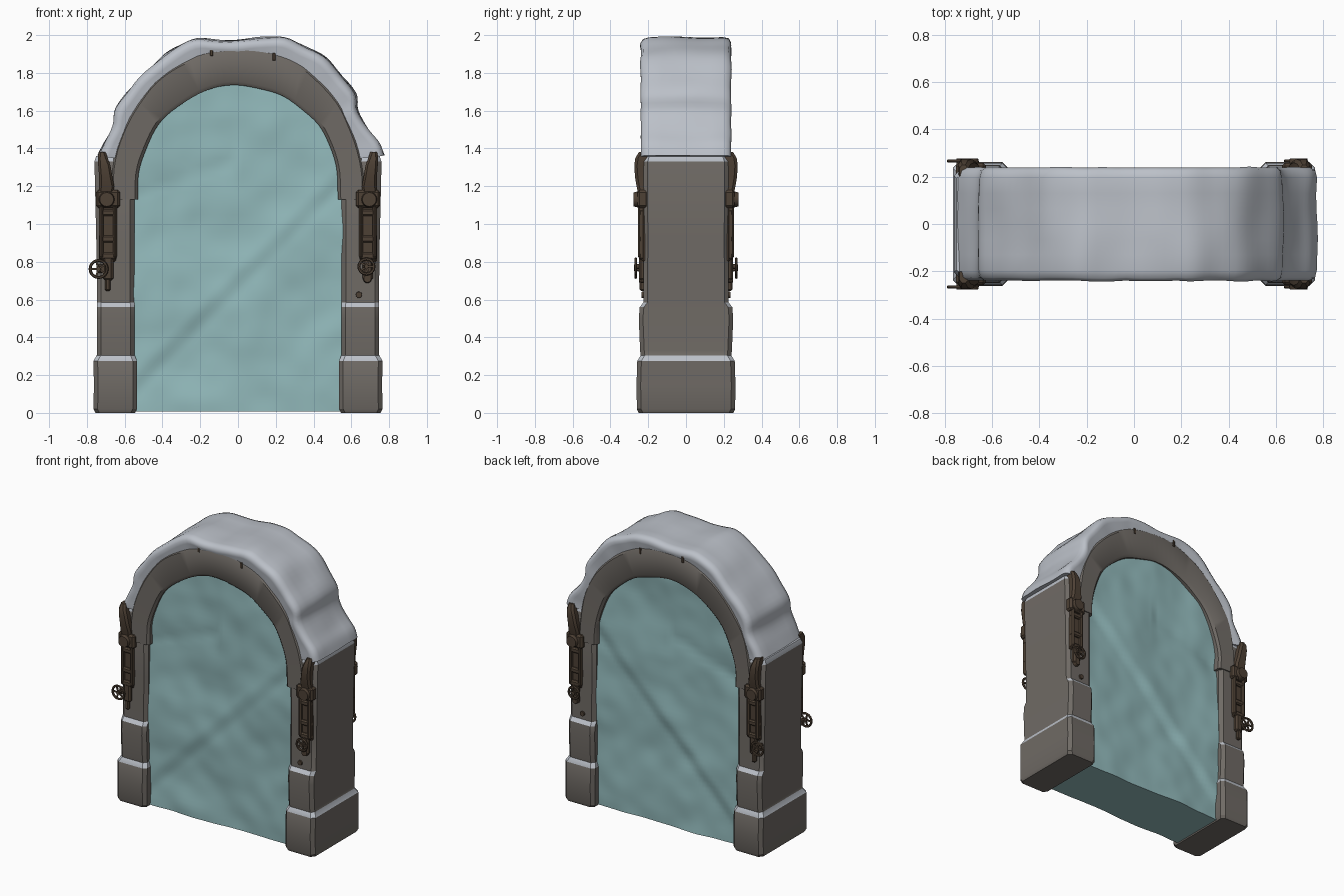
import bpy, bmesh, math
from mathutils import Vector, Matrix, noise

if "Cube" in bpy.data.objects:
    bpy.data.objects.remove(bpy.data.objects["Cube"])


def mat(name, c):
    m = bpy.data.materials.new(name)
    m.diffuse_color = (*c, 1)
    m.use_nodes = True
    m.node_tree.nodes["Principled BSDF"].inputs["Base Color"].default_value = m.diffuse_color
    return m


STONE = mat("grey_stone", (0.16, 0.145, 0.13))
ICE = mat("pale_ice", (0.29, 0.49, 0.50))
SNOW = mat("snow", (0.50, 0.53, 0.58))
METAL = mat("rusty_metal", (0.075, 0.052, 0.035))


def finish(bm, name, mats, angle=35, rule=None):
    bmesh.ops.recalc_face_normals(bm, faces=bm.faces[:])
    if rule:
        for f in bm.faces:
            f.material_index = rule(f)
    me = bpy.data.meshes.new(name)
    bm.to_mesh(me)
    bm.free()
    for m in mats:
        me.materials.append(m)
    me.shade_smooth()
    me.set_sharp_from_angle(angle=math.radians(angle))
    ob = bpy.data.objects.new(name, me)
    bpy.context.collection.objects.link(ob)
    return ob


def loft(bm, rings):
    """Skin a list of closed rings and cap both ends."""
    vs = [[bm.verts.new(p) for p in r] for r in rings]
    n = len(vs[0])
    for a, b in zip(vs, vs[1:]):
        for i in range(n):
            j = (i + 1) % n
            bm.faces.new((a[i], a[j], b[j], b[i]))
    bm.faces.new(vs[0])
    bm.faces.new(vs[-1])


def rough(p, scale, amp, seed=0.0):
    return amp * noise.noise(Vector(p) * scale + Vector((seed, seed, seed)))


def rect(x0, x1, hy, c, z, sx):
    """Chamfered rectangle ring at height z, mirrored by sx."""
    pts = [(x0 + c, -hy), (x1 - c, -hy), (x1, -hy + c), (x1, hy - c),
           (x1 - c, hy), (x0 + c, hy), (x0, hy - c), (x0, -hy + c)]
    return [(sx * x, y, z) for x, y in pts]


# posts: one stepped loft each, snow on the sloping ledges
POST = [(0.0, 0.545, 0.755, 0.25), (0.02, 0.535, 0.765, 0.26), (0.15, 0.535, 0.763, 0.262),
        (0.275, 0.535, 0.765, 0.258), (0.305, 0.547, 0.748, 0.240), (0.33, 0.547, 0.746, 0.243),
        (0.50, 0.547, 0.746, 0.250), (0.56, 0.547, 0.746, 0.245), (0.585, 0.549, 0.746, 0.226),
        (0.9, 0.549, 0.75, 0.224), (1.33, 0.549, 0.76, 0.226), (1.36, 0.56, 0.75, 0.215)]


def post_rule(f):
    z = f.calc_center_median().z
    ledge = 0.28 < z < 0.3 or (0.565 < z < 0.58 and abs(f.normal.y) > 0.3)
    return 1 if ledge or z > 1.34 else 0


for sx, side in ((-1, "left"), (1, "right")):
    bm = bmesh.new()
    loft(bm, [rect(x0, x1, hy, 0.022, z, sx) for z, x0, x1, hy in POST])
    finish(bm, side + "_post", [STONE, SNOW], 30, post_rule)

# stone arch: beveled section swept around the opening
SPRING = 1.2
bm = bmesh.new()
path = [(1, 0, 1.13)] + [(math.cos(t), math.sin(t), SPRING)
                         for t in (math.pi * i / 48 for i in range(49))] + [(-1, 0, 1.13)]
rings = []
for c, s, z in path:
    ring = []
    for k, y in ((0, -0.215), (0.1, -0.23), (0.9, -0.235), (1, -0.22),
                 (1, 0.22), (0.9, 0.235), (0.1, 0.23), (0, 0.215)):
        rx, rz = 0.53 + 0.14 * k, 0.53 + 0.21 * k
        p = Vector((c * rx, y, z + s * rz))
        p += Vector((c, 0, s)) * rough(p, 5, 0.012)
        ring.append(p)
    rings.append(ring)
loft(bm, rings)
finish(bm, "stone_arch", [STONE], 40)

# ice panel: lumpy slab with diagonal creases on both faces
rows = [(0.56, 0.008 + 1.19 * i / 40) for i in range(41)]
rows += [(0.56 * math.cos(t), SPRING + 0.55 * math.sin(t))
         for t in (math.radians(86) * i / 22 for i in range(1, 23))]


def ice_y(x, z, sy):
    y = 0.195 + rough((x, sy * 3, z), 2.6, 0.022) + rough((x, sy * 5, z), 7, 0.007)
    d = (z - 0.78) - 1.0 * (x - 0.03)          # main crease
    y += 0.012 * math.exp(-abs(d) * 9) - 0.01 * math.exp(-abs(d + 0.1) * 14)
    e = (z - 1.2) - 0.35 * (x + 0.4)           # shelf in the upper left
    if x < 0:
        y -= 0.012 * math.exp(-abs(e) * 16)
    return sy * min(y, 0.222)


N = 44
bm = bmesh.new()
rings = []
for w, z in rows:
    xs = [w * (2 * i / N - 1) for i in range(N + 1)]
    rings.append([(x, ice_y(x, z, -1), z) for x in xs] +
                 [(x, ice_y(x, z, 1), z) for x in reversed(xs)])
loft(bm, rings)
finish(bm, "ice_panel", [ICE], 50)

# snow cap over the arch, following an uneven outline
OUT = [(-0.75, 1.365), (-0.72, 1.43), (-0.665, 1.52), (-0.65, 1.62), (-0.57, 1.73), (-0.465, 1.83),
       (-0.36, 1.92), (-0.24, 1.98), (-0.13, 1.985), (0.0, 1.98), (0.13, 1.99), (0.25, 1.99),
       (0.35, 1.95), (0.46, 1.89), (0.55, 1.79), (0.625, 1.69), (0.64, 1.60), (0.70, 1.50),
       (0.755, 1.43), (0.783, 1.365)]
pts = []
for i in range(len(OUT) - 1):
    q = [Vector(OUT[min(max(i + k, 0), len(OUT) - 1)]) for k in (-1, 0, 1, 2)]
    for t in (0, 0.25, 0.5, 0.75):              # smooth curve through the outline
        pts.append(0.5 * (2 * q[1] + (q[2] - q[0]) * t + (2 * q[0] - 5 * q[1] + 4 * q[2] - q[3]) * t * t
                          + (3 * q[1] - q[0] - 3 * q[2] + q[3]) * t ** 3))
pts.append(Vector(OUT[-1]))
bm = bmesh.new()
rings = []
for p in pts:
    a = math.atan2((p.y - SPRING) / 0.74, p.x / 0.67)
    base = Vector((0.61 * math.cos(a), SPRING + 0.68 * math.sin(a)))
    d = (p - base).normalized()
    half = [(None, 0.215), (0.05, 0.235), (0.03, 0.238), (0.008, 0.225), (0, 0.195), (0, 0.13), (0, 0.065)]
    sec = [(o, -y) for o, y in half] + [(0, 0)] + [(o, y) for o, y in reversed(half)]
    ring = []
    for o, y in sec:
        q = base if o is None else p - d * (o + 0.006)
        if o is not None:
            q = q + d * rough((q.x, y, q.y), 5, 0.014, 4)
        yy = y + (math.copysign(rough((q.x, y, q.y), 8, 0.008, 9), y) if abs(y) > 0.2 else 0)
        ring.append((q.x, yy, max(q.y, 1.345)))
    rings.append(ring)
loft(bm, rings)
finish(bm, "snow_cap", [SNOW], 50)


# metal fittings
def box(bm, x0, x1, y0, y1, z0, z1, bev=0.008):
    g = bmesh.ops.create_cube(bm, size=1, matrix=Matrix.Translation(
        ((x0 + x1) / 2, (y0 + y1) / 2, (z0 + z1) / 2)) @ Matrix.Diagonal((x1 - x0, y1 - y0, z1 - z0, 1)))
    es = list({e for v in g["verts"] for e in v.link_edges})
    bmesh.ops.bevel(bm, geom=es, offset=bev, segments=1, affect='EDGES')


def knob(bm, x, z, r, y0, y1):
    bmesh.ops.create_cone(bm, cap_ends=True, segments=16, radius1=r, radius2=r * 0.8, depth=y1 - y0,
                          matrix=Matrix.Translation((x, (y0 + y1) / 2, z)) @ Matrix.Rotation(-math.pi / 2, 4, 'X'))


def wheel(bm, x, y, z, R, r=0.008):
    n, k = 20, 6
    v = [[bm.verts.new((x + (R + r * math.cos(b)) * math.cos(a), y + r * math.sin(b),
                        z + (R + r * math.cos(b)) * math.sin(a)))
          for b in (2 * math.pi * j / k for j in range(k))] for a in (2 * math.pi * i / n for i in range(n))]
    for i in range(n):
        for j in range(k):
            bm.faces.new((v[i][j], v[(i + 1) % n][j], v[(i + 1) % n][(j + 1) % k], v[i][(j + 1) % k]))
    for a in range(5):                           # spokes
        t = 2 * math.pi * a / 5
        bmesh.ops.create_cube(bm, size=1, matrix=Matrix.Translation(
            (x + R / 2 * math.cos(t), y, z + R / 2 * math.sin(t))) @
            Matrix.Rotation(-t, 4, 'Y') @ Matrix.Diagonal((R, 0.008, 0.01, 1)))
    knob(bm, x, z, 0.014, y - 0.05, y + 0.01)


for sx, sn in ((-1, "left"), (1, "right")):
    for sy, yn in ((-1, "front"), (1, "back")):
        bm = bmesh.new()
        # upper horn, swelling at the middle
        horn = [(1.15, 0.66, 0.74, 0.25), (1.20, 0.655, 0.735, 0.262), (1.25, 0.665, 0.735, 0.27),
                (1.31, 0.675, 0.74, 0.274), (1.35, 0.69, 0.742, 0.268), (1.38, 0.70, 0.738, 0.25)]
        loft(bm, [[(x0 + .012, y1, z), (x1 - .012, y1, z), (x1, y1 - .015, z), (x1, 0.2, z),
                   (x0, 0.2, z), (x0, y1 - .015, z)] for z, x0, x1, y1 in horn])
        box(bm, 0.625, 0.752, 0.20, 0.258, 1.085, 1.18, 0.012)     # clamp
        knob(bm, 0.695, 1.13, 0.046, 0.24, 0.277)
        box(bm, 0.645, 0.735, 0.21, 0.234, 0.80, 1.10)             # back plate
        for x in (0.652, 0.722):                                   # rails
            box(bm, x - 0.011, x + 0.011, 0.21, 0.255, 0.82, 1.10)
        for z in (0.83, 0.92, 1.06):                               # cross bars
            box(bm, 0.642, 0.734, 0.21, 0.25, z - 0.018, z + 0.018)
        box(bm, 0.66, 0.715, 0.21, 0.25, 0.70, 0.83, 0.012)        # lower block
        if sx < 0:
            box(bm, 0.675, 0.705, 0.21, 0.245, 0.645, 0.72)
            box(bm, 0.69, 0.75, 0.21, 0.245, 0.74, 0.785)
            wheel(bm, 0.738, 0.266, 0.762, 0.045)
        else:
            knob(bm, 0.685, 0.71, 0.024, 0.22, 0.25)
            knob(bm, 0.64, 0.625, 0.02, 0.20, 0.235)
            wheel(bm, 0.68, 0.266, 0.775, 0.04)
        bmesh.ops.scale(bm, vec=(sx, sy, 1), verts=bm.verts[:])
        finish(bm, f"{sn}_{yn}_fitting", [METAL], 30)

# dark cracks on the arch edge
bm = bmesh.new()
for sy in (-1, 1):
    for x, z, h in ((-0.14, 1.915, 0.05), (0.19, 1.885, 0.04)):
        y = sy * 0.234
        box(bm, x - 0.008, x + 0.008, y - 0.004, y + 0.004, z - h / 2, z + h / 2, 0.002)
finish(bm, "arch_cracks", [METAL], 30)
